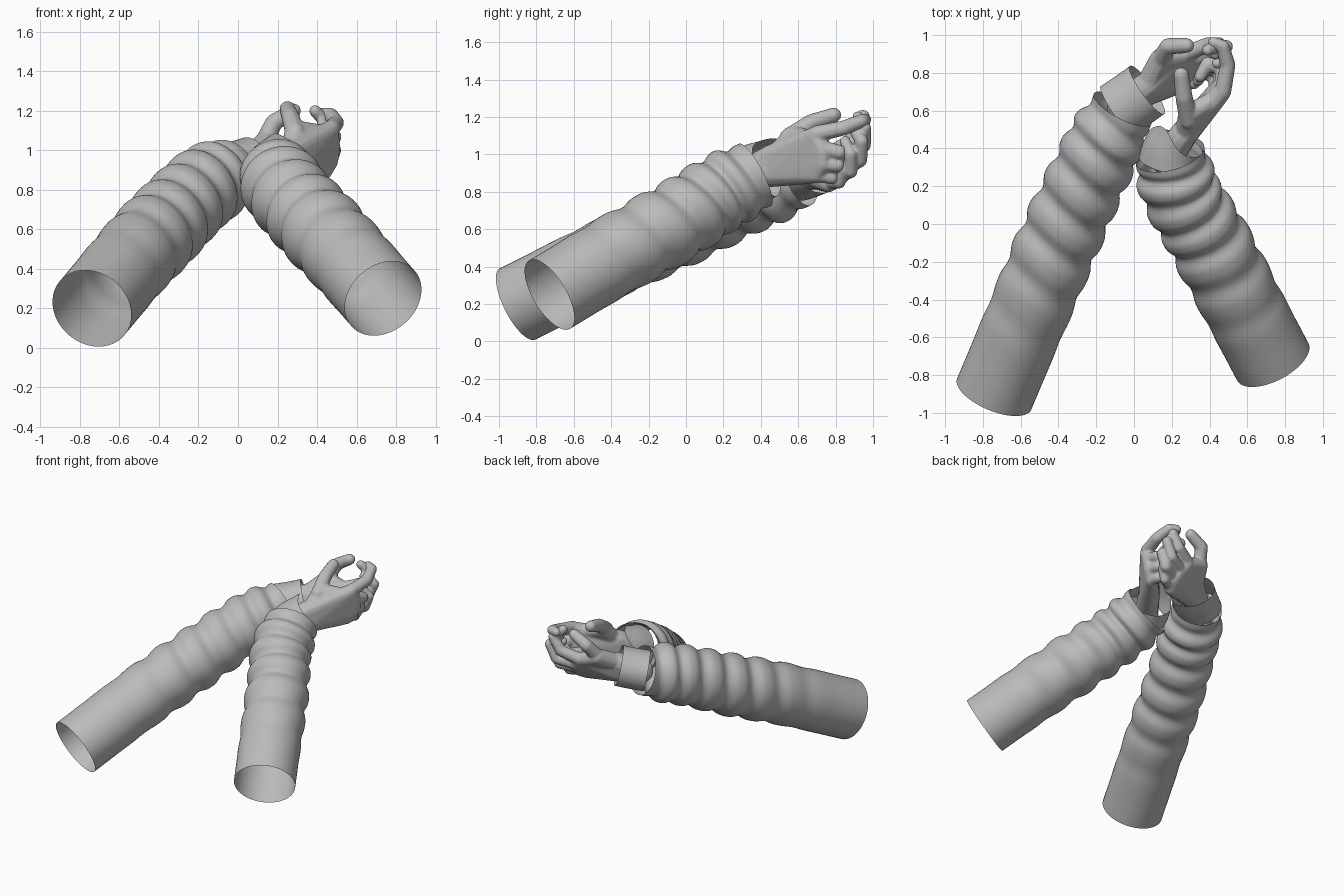
import bpy, bmesh, math
from mathutils import Vector

if "Cube" in bpy.data.objects:
    bpy.data.objects.remove(bpy.data.objects["Cube"])

grey = bpy.data.materials.new("plain_grey")
grey.use_nodes = True
grey.diffuse_color = (0.5, 0.5, 0.5, 1)
grey.node_tree.nodes["Principled BSDF"].inputs["Base Color"].default_value = (0.5, 0.5, 0.5, 1)


def finish(name, bm):
    mesh = bpy.data.meshes.new(name)
    bm.to_mesh(mesh)
    bm.free()
    mesh.materials.append(grey)
    mesh.shade_smooth()
    obj = bpy.data.objects.new(name, mesh)
    bpy.context.collection.objects.link(obj)
    return obj


def spline(points, t):
    """Smooth path through the points, t from 0 to 1."""
    p = [Vector(q) for q in points]
    p = [2 * p[0] - p[1]] + p + [2 * p[-1] - p[-2]]
    s = min(max(t, 0), 1) * (len(p) - 3)
    i = min(int(s), len(p) - 4)
    u = s - i
    a, b, c, d = p[i:i + 4]
    return 0.5 * (2 * b + (c - a) * u + (2 * a - 5 * b + 4 * c - d) * u ** 2
                  + (3 * b - a - 3 * c + d) * u ** 3)


def tube(name, path, radius, rings, sides=56, shift=None):
    """Open tube along a path; radius(t, angle) shapes it, shift slides points along it."""
    bm = bmesh.new()
    loops = []
    for k in range(rings + 1):
        t = k / rings
        centre = spline(path, t)
        axis = (spline(path, t + 0.02) - spline(path, t - 0.02)).normalized()
        side = axis.cross(Vector((0, 0, 1))).normalized()
        up = side.cross(axis)
        loop = []
        for j in range(sides):
            a = math.tau * j / sides
            slide = axis * (shift(t, a) if shift else 0)
            loop.append(bm.verts.new(
                centre + slide + (side * math.cos(a) + up * math.sin(a)) * radius(t, a)))
        loops.append(loop)
    for low, high in zip(loops, loops[1:]):
        for j in range(sides):
            n = (j + 1) % sides
            bm.faces.new((low[j], low[n], high[n], high[j]))
    return finish(name, bm)


def ease(a, b, t):
    u = min(max((t - a) / (b - a), 0), 1)
    return u * u * (3 - 2 * u)


def sleeve_radius(folds, wrist, tilt):
    """Puffy folds that grow toward the wrist."""
    def radius(t, a):
        base = 0.213 - 0.012 * ease(0.3, 0.8, t) - (0.2 - wrist) * ease(0.84, 1, t)
        phase = math.tau * folds * t + tilt * math.cos(a + 0.6) + 0.5 * math.sin(2 * a)
        depth = 0.013 * ease(0.05, 0.5, t) * (1 - 0.5 * ease(0.9, 1, t))
        return base + depth * (1 - 2 * abs(math.sin(phase / 2)) ** 3)
    return radius


def ball_directions():
    """Unit directions spread evenly over a ball."""
    bm = bmesh.new()
    bmesh.ops.create_icosphere(bm, subdivisions=2, radius=1)
    found = [v.co.copy() for v in bm.verts]
    bm.free()
    return found


directions = ball_directions()


def hand(name, palm, fingers):
    """Palm hulls and tapering fingers, fused into one skin."""
    bm = bmesh.new()

    def hull(balls):
        verts = [bm.verts.new(Vector(centre) + d * r) for centre, r in balls for d in directions]
        bmesh.ops.convex_hull(bm, input=verts)

    for balls in palm:
        hull(balls)
    for thick, joints in fingers:
        balls = [(joint, thick * (1 - 0.1 * i)) for i, joint in enumerate(joints)]
        for pair in zip(balls, balls[1:]):
            hull(pair)
    loose = [v for v in bm.verts if not v.link_faces]
    bmesh.ops.delete(bm, geom=loose, context="VERTS")
    obj = finish(name, bm)
    remesh = obj.modifiers.new("fuse", "REMESH")
    remesh.mode = "VOXEL"
    remesh.voxel_size = 0.008
    remesh.use_smooth_shade = True
    smooth = obj.modifiers.new("soften", "SMOOTH")
    smooth.factor = 0.5
    smooth.iterations = 5
    return obj


# Sleeves
tube("right_sleeve",
     [(-.74, -.9, .2), (-.53, -.4, .45), (-.36, 0, .63), (-.2, .34, .79), (-.06, .61, .89)],
     sleeve_radius(8, 0.165, 0.9), 110)
tube("left_sleeve",
     [(.735, -.73, .25), (.55, -.38, .46), (.38, -.06, .64), (.25, .16, .78), (.19, .37, .89)],
     sleeve_radius(7, 0.18, -0.9), 110)

# Cuffs: a straight band on the right, a flared band with a pointed flap on the left
tube("right_cuff", [(-.09, .6, .89), (0, .66, .91), (.07, .71, .93)],
     lambda t, a: 0.148 + 0.008 * math.cos(2 * a), 6)
tube("left_cuff", [(.19, .33, .88), (.2, .38, .9), (.22, .43, .92)],
     lambda t, a: 0.168 - 0.015 * t, 8,
     shift=lambda t, a: 0.1 * t * max(0, math.cos(a - 2.2)) ** 4)

# Left hand: upright palm, raised thumb, pointing index, other fingers curled in
hand("left_hand",
     [[((.17, .34, .9), .085), ((.25, .46, .98), .075), ((.26, .47, .9), .075)],
      [((.25, .46, .98), .075), ((.26, .47, .9), .075), ((.46, .69, 1.1), .05),
       ((.47, .73, 1.02), .05), ((.46, .73, .95), .05), ((.43, .7, .89), .045)],
      [((.28, .5, 1.01), .065), ((.29, .58, 1.1), .055), ((.43, .66, 1.08), .05)]],
     [(.052, [(.29, .55, 1.09), (.265, .67, 1.17), (.25, .79, 1.21)]),
      (.046, [(.47, .7, 1.11), (.497, .84, 1.14), (.47, .94, 1.18), (.42, .96, 1.185)]),
      (.046, [(.47, .73, 1.03), (.475, .82, 1.01), (.39, .85, .99), (.35, .78, .99)]),
      (.044, [(.46, .73, .95), (.46, .81, .94), (.38, .83, .93), (.34, .76, .94)]),
      (.04, [(.43, .7, .89), (.43, .78, .875), (.36, .8, .88), (.32, .74, .9)])])

# Right hand: palm up underneath, fingers sweeping outward and curling over
hand("right_hand",
     [[((-.06, .62, .89), .085), ((.06, .7, .89), .08), ((.07, .73, .96), .075)],
      [((.06, .7, .89), .08), ((.07, .73, .96), .075), ((.27, .9, 1.0), .045),
       ((.31, .87, .94), .05), ((.33, .82, .88), .05), ((.31, .76, .84), .045)],
      [((.08, .75, .97), .065), ((.14, .87, 1.04), .06), ((.25, .89, 1.0), .05)]],
     [(.05, [(.14, .87, 1.05), (.18, .94, 1.14), (.28, .945, 1.2)]),
      (.045, [(.27, .9, 1.0), (.39, .95, 1.05), (.45, .955, 1.14), (.39, .92, 1.2)]),
      (.045, [(.31, .87, .94), (.44, .93, .97), (.49, .94, 1.07), (.43, .9, 1.13)]),
      (.043, [(.33, .82, .89), (.45, .88, .91), (.49, .88, 1.0), (.44, .85, 1.07)]),
      (.038, [(.31, .76, .85), (.41, .82, .85), (.45, .84, .92), (.41, .82, .97)])])
